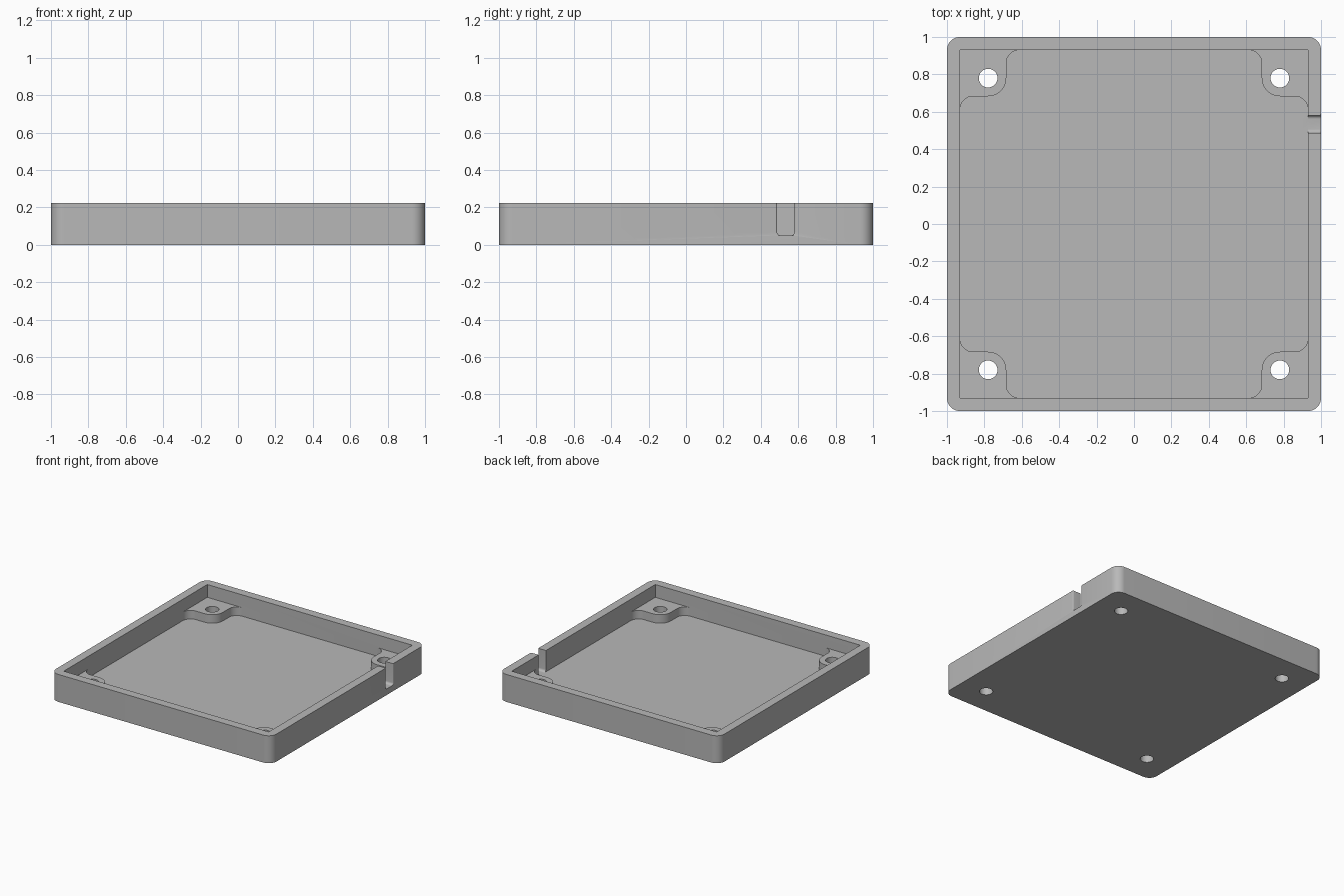
import bpy, bmesh, math
from mathutils import Vector

cube = bpy.data.objects.get("Cube")
if cube:
    bpy.data.objects.remove(cube, do_unlink=True)

HEIGHT, FLOOR, BOSS_TOP = 0.225, 0.05, 0.12
INNER, HOLE = 0.93, 0.78

grey = bpy.data.materials.new("plain grey")
grey.use_nodes = True
colour = (0.48, 0.48, 0.48, 1)
grey.diffuse_color = colour
grey.node_tree.nodes["Principled BSDF"].inputs["Base Color"].default_value = colour


def arc(cx, cy, r, start, end, steps=10):
    angles = [math.radians(start + (end - start) * i / steps) for i in range(steps + 1)]
    return [(cx + r * math.cos(a), cy + r * math.sin(a)) for a in angles]


def loft(name, rings):
    """Closed solid through a series of matching rings."""
    bm = bmesh.new()
    loops = [[bm.verts.new(p) for p in ring] for ring in rings]
    n = len(loops[0])
    for a, b in zip(loops, loops[1:]):
        for i in range(n):
            bm.faces.new((a[i], a[(i + 1) % n], b[(i + 1) % n], b[i]))
    bm.faces.new(loops[0][::-1])
    bm.faces.new(loops[-1])
    bmesh.ops.recalc_face_normals(bm, faces=bm.faces)
    mesh = bpy.data.meshes.new(name)
    bm.to_mesh(mesh)
    bm.free()
    mesh.materials.append(grey)
    obj = bpy.data.objects.new(name, mesh)
    bpy.context.collection.objects.link(obj)
    return obj


def prism(name, outline, low, high):
    return loft(name, [[Vector((x, y, z)) for x, y in outline] for z in (low, high)])


def combine(target, tool, operation):
    mod = target.modifiers.new(tool.name, "BOOLEAN")
    mod.operation, mod.object, mod.solver = operation, tool, "EXACT"
    bpy.context.view_layer.objects.active = target
    bpy.ops.object.modifier_apply(modifier=mod.name)
    bpy.data.objects.remove(tool, do_unlink=True)


# Outer body with rounded corners
r = 0.07
c = 1 - r
body = []
for i, (sx, sy) in enumerate(((1, 1), (-1, 1), (-1, -1), (1, -1))):
    body += arc(sx * c, sy * c, r, i * 90, i * 90 + 90)
tray = prism("enclosure_tray", body, 0, HEIGHT)

# Square pocket
pocket = [(INNER, INNER), (-INNER, INNER), (-INNER, -INNER), (INNER, -INNER)]
combine(tray, prism("pocket", pocket, FLOOR, 0.4), "DIFFERENCE")

# Corner screw bosses, blended into the walls, with through holes
boss_r, blend = 0.097, 0.07
edge = HOLE - boss_r
k = edge - blend
embed = INNER + 0.02
outline = [(embed, embed), (embed, k)]
outline += arc(INNER - blend, k, blend, 0, 90)
outline += arc(HOLE, HOLE, boss_r, 270, 180)
outline += arc(k, INNER - blend, blend, 0, 90)
outline += [(k, embed)]
for sx in (1, -1):
    for sy in (1, -1):
        pad = [(sx * x, sy * y) for x, y in outline]
        combine(tray, prism("boss", pad, 0.02, BOSS_TOP), "UNION")
for sx in (1, -1):
    for sy in (1, -1):
        ring = arc(sx * HOLE, sy * HOLE, 0.05, 0, 360, 32)[:-1]
        combine(tray, prism("screw_hole", ring, -0.1, 0.4), "DIFFERENCE")

# Cable notch in the side wall, eased at its outer mouth
mid, corner = 0.534, 0.02


def notch_ring(x, half):
    pts = [(mid + half, 0.4), (mid - half, 0.4)]
    pts += arc(mid - half + corner, FLOOR + corner, corner, 180, 270, 6)
    pts += arc(mid + half - corner, FLOOR + corner, corner, 270, 360, 6)
    return [Vector((x, y, z)) for y, z in pts]


ease = 0.008
sections = [notch_ring(0.9, 0.047)]
for i in range(6):
    a = math.radians(i * 18)
    sections.append(notch_ring(1 - ease + ease * math.sin(a), 0.047 + ease * (1 - math.cos(a))))
sections.append(notch_ring(1.05, 0.047 + ease))
combine(tray, loft("cable_notch", sections), "DIFFERENCE")

# Smooth the curved walls, keep the edges crisp
bpy.ops.object.select_all(action="DESELECT")
tray.select_set(True)
bpy.context.view_layer.objects.active = tray
bpy.ops.object.shade_smooth_by_angle(angle=math.radians(30))
